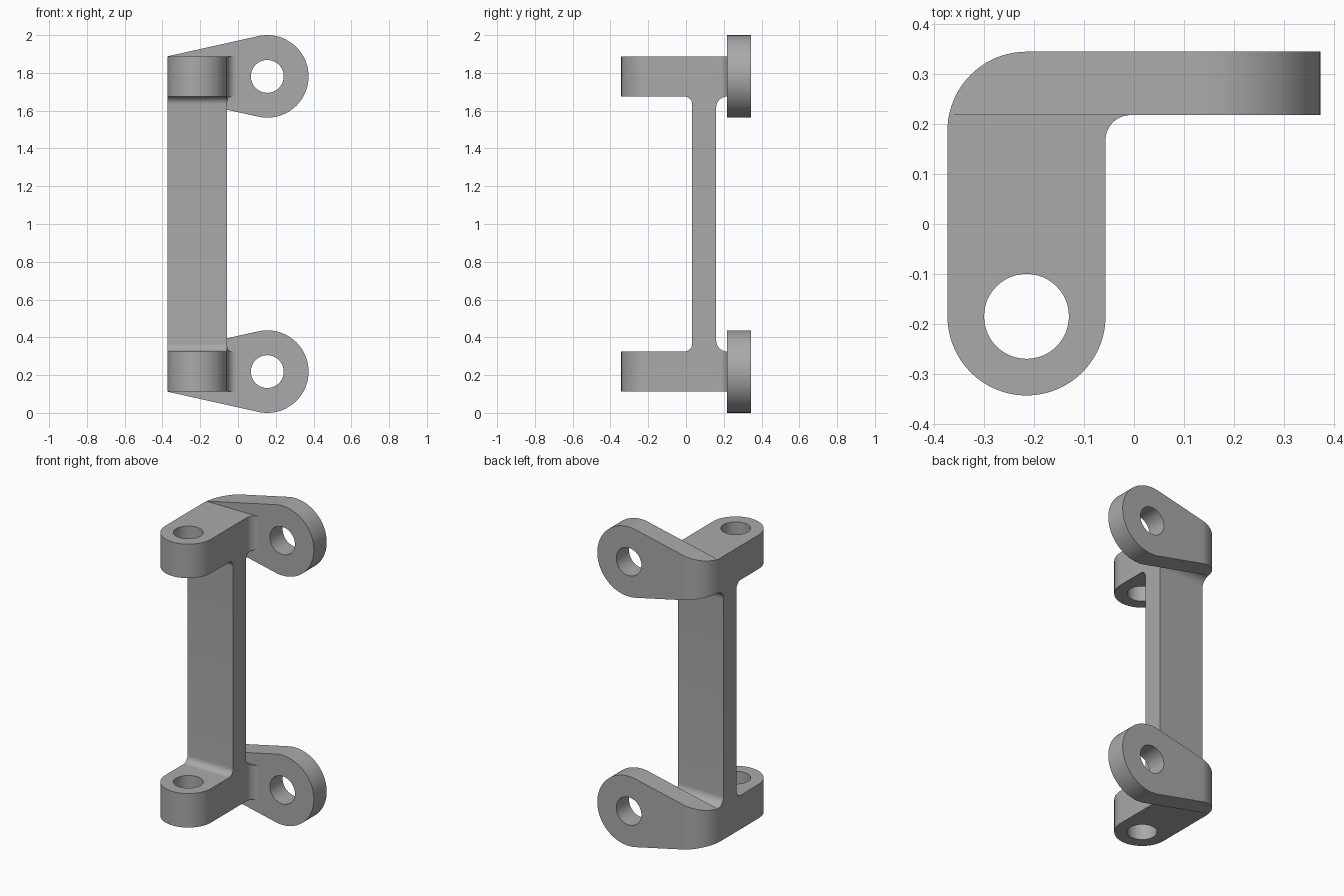
import bpy, bmesh
from math import sin, cos, tan, pi, radians
from mathutils import Vector

cube = bpy.data.objects.get("Cube")
if cube:
    bpy.data.objects.remove(cube, do_unlink=True)

# Main dimensions
LEFT, RIGHT, BACK = -0.3735, 0.3735, 0.345
INNER, EAR_FRONT = -0.057, 0.218
LUG_X, LUG_Y, LUG_R = (LEFT + INNER) / 2, -0.185, (INNER - LEFT) / 2
EAR_X, EAR_Z, EAR_R = 0.155, 0.2185, 0.2185
LUG_LOW, LUG_HIGH = EAR_Z - 0.1065, EAR_Z + 0.1065


def arc(cx, cy, r, start, end, steps=16):
    """Points on an arc, angles in degrees."""
    angles = [radians(start + (end - start) * i / steps) for i in range(steps + 1)]
    return [(cx + r * cos(a), cy + r * sin(a)) for a in angles]


def prism(name, points, axis, low, high):
    """Extrude a 2D profile along x, y or z."""
    place = {"x": lambda p, d: (d, p[0], p[1]),
             "y": lambda p, d: (p[0], d, p[1]),
             "z": lambda p, d: (p[0], p[1], d)}[axis]
    bm = bmesh.new()
    face = bm.faces.new([bm.verts.new(place(p, low)) for p in points])
    side = bmesh.ops.extrude_face_region(bm, geom=[face])
    moved = [v for v in side["geom"] if isinstance(v, bmesh.types.BMVert)]
    bmesh.ops.translate(bm, verts=moved, vec=Vector(place((0, 0), high - low)))
    bmesh.ops.recalc_face_normals(bm, faces=bm.faces)
    mesh = bpy.data.meshes.new(name)
    bm.to_mesh(mesh)
    bm.free()
    obj = bpy.data.objects.new(name, mesh)
    bpy.context.collection.objects.link(obj)
    return obj


def combine(target, tool, operation):
    """Apply a boolean and discard the tool."""
    mod = target.modifiers.new("boolean", "BOOLEAN")
    mod.operation, mod.solver, mod.object = operation, "EXACT", tool
    bpy.context.view_layer.objects.active = target
    bpy.ops.object.modifier_apply(modifier=mod.name)
    bpy.data.objects.remove(tool, do_unlink=True)


# Web and both lugs as one side profile with filleted corners
web_front, web_back, small, large = 0.033, 0.16, 0.042, EAR_FRONT - 0.16
lower = [(0.28, LUG_HIGH)]
lower += arc(web_back + large, LUG_HIGH + large, large, 270, 180, 10)
upper = [(y, 2 - z) for y, z in reversed(lower)]
front_low = arc(web_front - small, LUG_HIGH + small, small, 0, -90, 10)
front_high = [(y, 2 - z) for y, z in reversed(front_low)]
side = ([(-0.4, LUG_LOW), (0.28, LUG_LOW)] + lower + upper
        + [(0.28, 2 - LUG_LOW), (-0.4, 2 - LUG_LOW), (-0.4, 2 - LUG_HIGH)]
        + front_high + front_low + [(-0.4, LUG_HIGH)])
bracket = prism("bracket", side, "x", -0.42, 0.0)

# Tapered ears at the bottom and the top
taper = 12.49
end_half = 0.1065 - 0.0265 * tan(radians(taper))
for z in (EAR_Z, 2 - EAR_Z):
    outline = arc(EAR_X, z, EAR_R, -90 - taper, 90 + taper, 64)
    outline += [(-0.4, z + end_half), (-0.4, z - end_half)]
    combine(bracket, prism("ear", outline, "y", EAR_FRONT, BACK), "UNION")

# Trim to the plan: round nose, round back corner, inner fillet
plan = arc(LUG_X, LUG_Y, LUG_R, 180, 360, 48)
plan += arc(INNER + 0.05, EAR_FRONT - 0.05, 0.05, 180, 90, 12)
plan += [(0.5, EAR_FRONT), (0.5, BACK)]
plan += arc(LUG_X, BACK - LUG_R, LUG_R, 90, 180, 24)
combine(bracket, prism("plan_trim", plan, "z", -0.1, 2.1), "INTERSECT")

# Bolt holes
def circle(cx, cy, r):
    return arc(cx, cy, r, 0, 360, 48)[:-1]

combine(bracket, prism("lug_hole", circle(LUG_X, LUG_Y, 0.085), "z", -0.1, 2.1), "DIFFERENCE")
for z in (EAR_Z, 2 - EAR_Z):
    hole = prism("ear_hole", circle(EAR_X, z, 0.087), "y", 0.1, 0.5)
    combine(bracket, hole, "DIFFERENCE")

# Plain grey metal
grey = bpy.data.materials.new("grey metal")
grey.use_nodes = True
colour = (0.4, 0.4, 0.4, 1)
grey.diffuse_color = colour
grey.node_tree.nodes["Principled BSDF"].inputs["Base Color"].default_value = colour
bracket.data.materials.clear()
bracket.data.materials.append(grey)

bpy.ops.object.select_all(action="DESELECT")
bracket.select_set(True)
bpy.context.view_layer.objects.active = bracket
bpy.ops.object.shade_smooth_by_angle(angle=radians(30))
